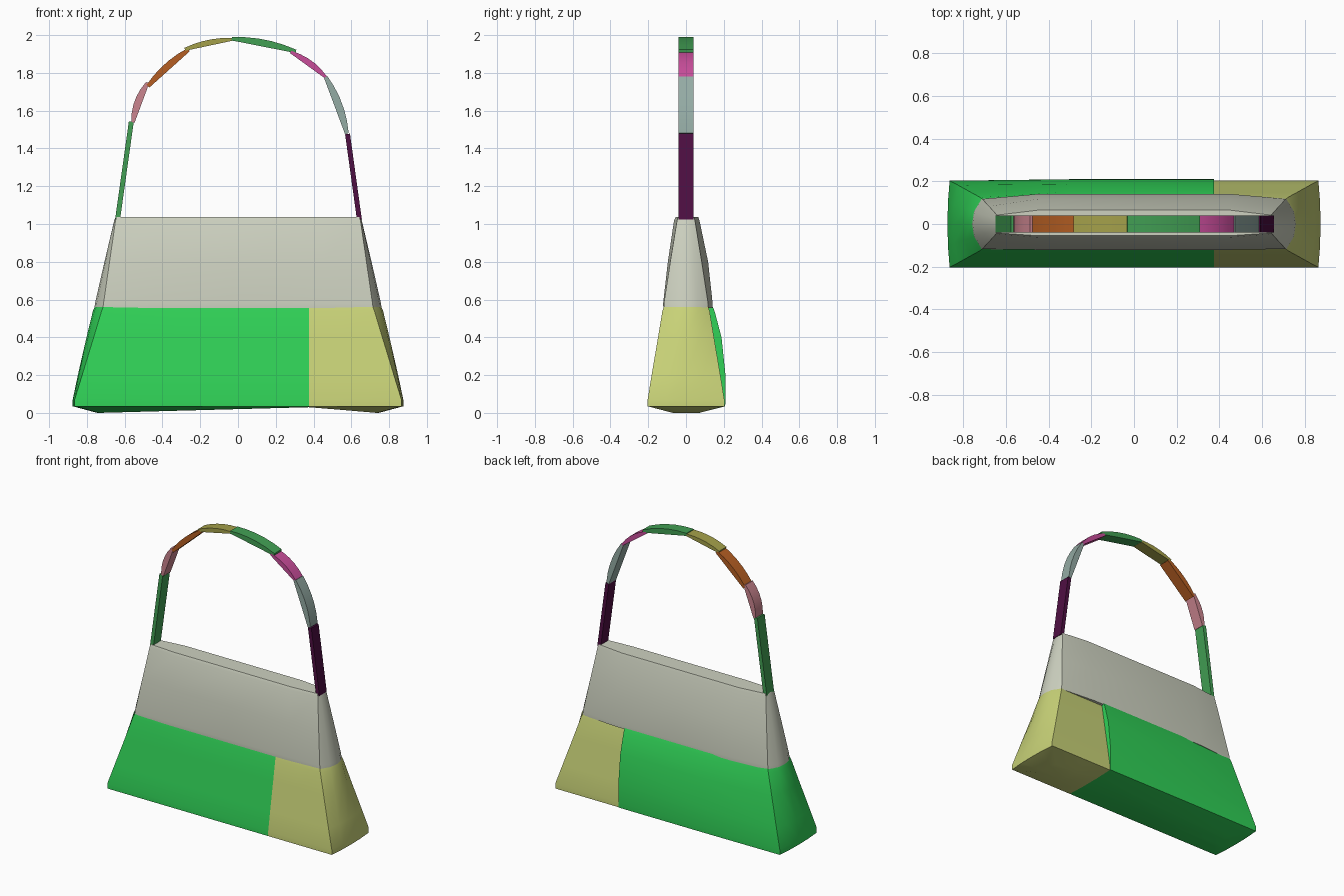
import bpy, bmesh, math
from mathutils import Vector

if "Cube" in bpy.data.objects:
    bpy.data.objects.remove(bpy.data.objects["Cube"], do_unlink=True)


def material(name, r, g, b):
    """Flat material from 0-255 display values, converted to linear."""
    lin = [((c / 255 + 0.055) / 1.055) ** 2.4 for c in (r, g, b)] + [1.0]
    m = bpy.data.materials.new(name)
    m.use_nodes = True
    m.diffuse_color = lin
    m.node_tree.nodes["Principled BSDF"].inputs["Base Color"].default_value = lin
    return m


def loft(name, rings, mat, angle=25):
    """Skin equal-length closed rings, cap both ends."""
    bm = bmesh.new()
    loops = [[bm.verts.new(p) for p in ring] for ring in rings]
    n = len(loops[0])
    for a, b in zip(loops, loops[1:]):
        for i in range(n):
            j = (i + 1) % n
            bm.faces.new((a[i], a[j], b[j], b[i]))
    bm.faces.new(loops[0])
    bm.faces.new(loops[-1])
    bmesh.ops.recalc_face_normals(bm, faces=bm.faces)
    me = bpy.data.meshes.new(name)
    bm.to_mesh(me)
    bm.free()
    me.materials.append(mat)
    ob = bpy.data.objects.new(name, me)
    bpy.context.collection.objects.link(ob)
    bpy.ops.object.select_all(action="DESELECT")
    ob.select_set(True)
    bpy.context.view_layer.objects.active = ob
    bpy.ops.object.shade_smooth_by_angle(angle=math.radians(angle))
    return ob


def end_points(xc, xe, y, z, side):
    """Softly pointed end of a bag section, front to back."""
    xm = xc + (xe - xc) * 0.8
    return [(side * xc, -y, z), (side * xm, -y * 0.5, z), (side * xe, 0, z),
            (side * xm, y * 0.5, z), (side * xc, y, z)]


cream = material("cream", 205, 209, 192)
green = material("bright_green", 48, 210, 87)
yellow = material("straw_yellow", 201, 211, 120)

# Lower bag: two blocks meeting at a vertical seam
SEAM = 0.375
# height, corner x, end x, half depth, back bulge
lower = [(0.035, 0.865, 0.875, 0.203, 0.004), (0.07, 0.865, 0.875, 0.203, 0.007),
         (0.2, 0.825, 0.848, 0.182, 0.027), (0.4, 0.764, 0.802, 0.148, 0.04),
         (0.54, 0.722, 0.768, 0.125, 0.026), (0.57, 0.71, 0.755, 0.115, 0.022)]


def lower_block(name, side, mid, swell, mat):
    # Underside slopes up gently toward the seam
    def sole(x):
        return 0.03 * (0.745 - abs(x - SEAM) / abs(0.745 * side - SEAM) * 0.745) / 0.745
    tip = end_points(0.735, 0.745, 0.07, 0, side)
    ring = [(SEAM, -0.07, 0.03), (mid, -0.07, sole(mid))] + tip
    rings = [ring + [(mid, 0.07, sole(mid)), (SEAM, 0.07, 0.03)]]
    for z, xc, xe, y, b in lower:
        rings.append([(SEAM, -y, z), (mid, -y, z)] + end_points(xc, xe, y, z, side)
                     + [(mid, y + b * swell, z), (SEAM, y + b * swell, z)])
    loft(name, rings, mat)


lower_block("main_panel", -1, -0.3, 1.0, green)
lower_block("side_panel", 1, 0.55, 0.0, yellow)

# Upper bag: tapering section with a narrow closed top
# height, corner x, end x, corner depth, front mid depth, back mid depth
upper = [(0.555, 0.715, 0.76, 0.118, 0.12, 0.14), (0.58, 0.712, 0.757, 0.117, 0.121, 0.141),
         (0.8, 0.68, 0.707, 0.083, 0.096, 0.117), (1.02, 0.648, 0.655, 0.047, 0.063, 0.071),
         (1.037, 0.642, 0.648, 0.042, 0.055, 0.065)]
rings = []
for z, xc, xe, y, front, back in upper:
    rings.append([(x, -front, z) for x in (-0.45, 0, 0.45)]
                 + end_points(xc, xe, y, z, 1)
                 + [(x, back, z) for x in (0.45, 0, -0.45)]
                 + end_points(xc, xe, y, z, -1)[::-1])
loft("upper_section", rings, cream)

# Handle: links with a flat inner side and an arched outer side
# name, start xz, end xz (inner line), end thickness, arch, colour
links = [
    ("handle_left_post", (0.63, 1.02), (0.567, 1.475), 0.026, 0.0, (78, 14, 66)),
    ("handle_link_teal", (0.567, 1.475), (0.455, 1.775), 0.02, 0.022, (148, 171, 164)),
    ("handle_link_magenta", (0.462, 1.77), (0.275, 1.905), 0.014, 0.02, (200, 77, 154)),
    ("handle_link_green", (0.305, 1.905), (-0.035, 1.972), 0.018, 0.02, (66, 160, 84)),
    ("handle_link_olive", (-0.03, 1.97), (-0.28, 1.917), 0.016, 0.015, (164, 160, 74)),
    ("handle_link_orange", (-0.255, 1.915), (-0.47, 1.722), 0.02, 0.018, (182, 95, 35)),
    ("handle_link_pink", (-0.47, 1.745), (-0.548, 1.535), 0.018, 0.022, (203, 133, 143)),
    ("handle_right_post", (-0.552, 1.54), (-0.625, 1.02), 0.026, 0.0, None),
]
post_green = None
for name, a, b, t, arch, rgb in links:
    mat = material(name + "_colour", *rgb) if rgb else post_green
    if name == "handle_link_green":
        post_green = mat
    a, b = Vector(a), Vector(b)
    d = (b - a).normalized()
    out = Vector((d.y, -d.x))
    if out.dot((a + b) / 2 - Vector((0, 1.3))) < 0:
        out = -out
    # Outer edge follows a shallow parabola
    pts = [a, b] + [b.lerp(a, s) + out * (t + arch * 4 * s * (1 - s))
                    for s in (0, 0.2, 0.4, 0.6, 0.8, 1)]
    loft(name, [[(p.x, y, p.y) for p in pts] for y in (-0.04, 0.04)], mat, 30)

# Plain colour names
for m, plain in (("handle_left_post", "dark_purple"), ("handle_link_teal", "grey_teal"),
                 ("handle_link_magenta", "magenta"), ("handle_link_green", "leaf_green"),
                 ("handle_link_olive", "olive"), ("handle_link_orange", "burnt_orange"),
                 ("handle_link_pink", "dusty_pink")):
    bpy.data.materials[m + "_colour"].name = plain
